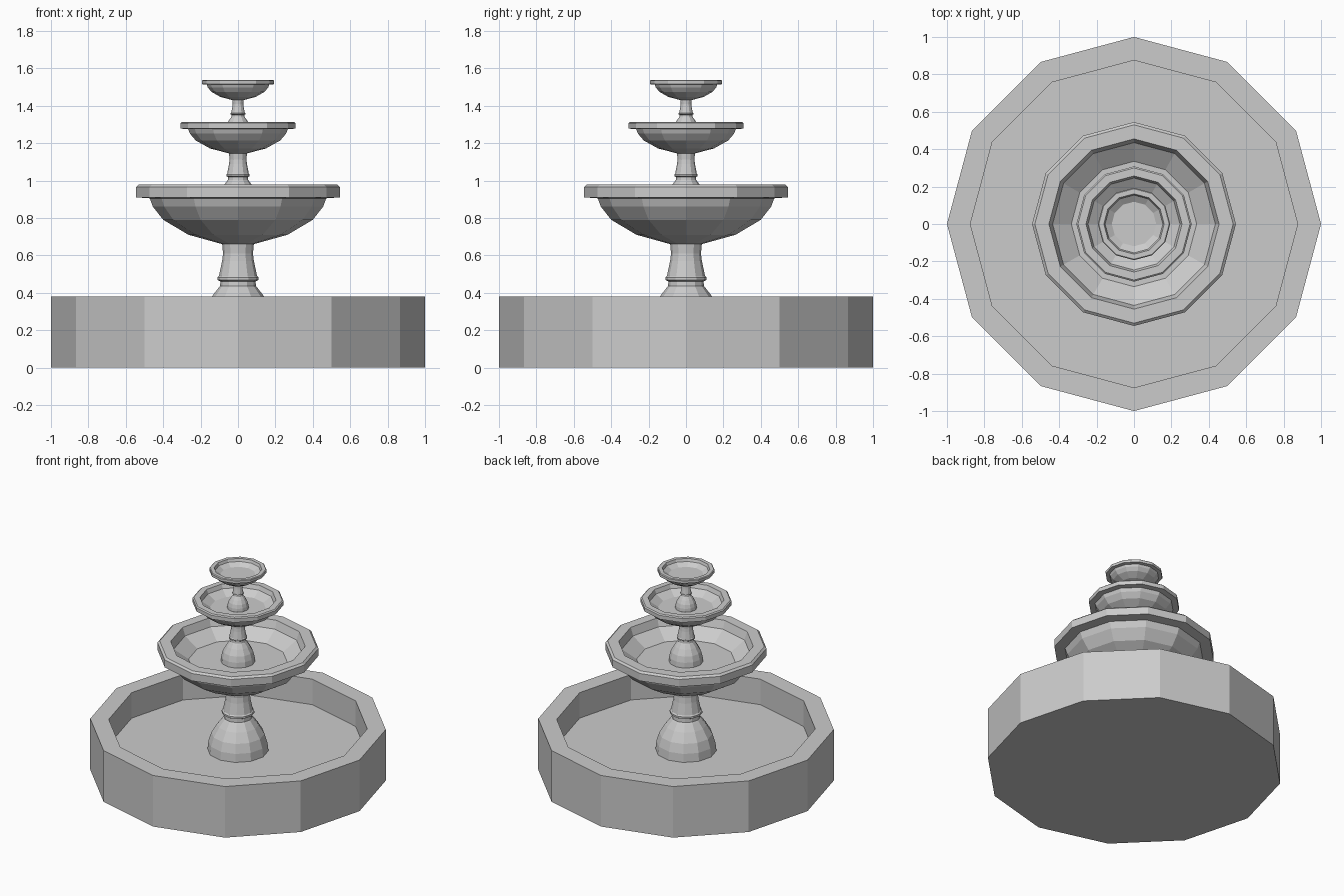
import bpy, bmesh, math

if "Cube" in bpy.data.objects:
    bpy.data.objects.remove(bpy.data.objects["Cube"])

SIDES = 12


def lathe(name, profile, cap_start=False, cap_end=False):
    """Revolve (radius, height) points into a flat-faced 12-sided form."""
    bm = bmesh.new()
    rings = []
    for r, z in profile:
        rings.append([bm.verts.new((r * math.cos(2 * math.pi * i / SIDES),
                                    r * math.sin(2 * math.pi * i / SIDES), z))
                      for i in range(SIDES)])
    for a, b in zip(rings, rings[1:]):
        for i in range(SIDES):
            j = (i + 1) % SIDES
            bm.faces.new((a[i], a[j], b[j], b[i]))
    if cap_start:
        bm.faces.new(rings[0][::-1])
    if cap_end:
        bm.faces.new(rings[-1])
    mesh = bpy.data.meshes.new(name)
    bm.to_mesh(mesh)
    bm.free()
    obj = bpy.data.objects.new(name, mesh)
    bpy.context.collection.objects.link(obj)
    return obj


# Profiles of the largest tier, heights measured from each part's own base
PEDESTAL = [(.206, 0), (.20, .06), (.18, .125), (.14, .19), (.105, .235),
            (.096, .245), (.094, .27), (.11, .278), (.11, .292), (.102, .30),
            (.085, .38), (.08, .42), (.085, .475)]
BOWL = [(.085, 0), (.265, .05), (.40, .13), (.455, .20), (.472, .245),
        (.545, .25), (.545, .305), (.53, .318), (.455, .318),
        (.435, .26), (.335, .19)]

# Ground basin with raised wall and recessed floor
lathe("basin", [(1, 0), (1, .38), (.875, .38), (.875, .19), (.206, .19)],
      cap_start=True)

# Tiers: name, pedestal base z, bowl base z, radius / pedestal / bowl scales
TIERS = [("lower", .19, .66, 1, 1, 1),
         ("middle", .85, 1.145, .565, .625, .53),
         ("upper", 1.246, 1.43, .355, .39, .34)]

for k, (name, pz, bz, rs, ps, bs) in enumerate(TIERS):
    lathe(name + "_pedestal", [(r * rs, pz + z * ps) for r, z in PEDESTAL])
    bowl = [(r * rs, bz + z * bs) for r, z in BOWL]
    top = k == len(TIERS) - 1
    if not top:
        # Bowl floor runs in to the foot of the next pedestal
        bowl.append((PEDESTAL[0][0] * TIERS[k + 1][3], bowl[-1][1]))
    lathe(name + "_bowl", bowl, cap_end=top)
